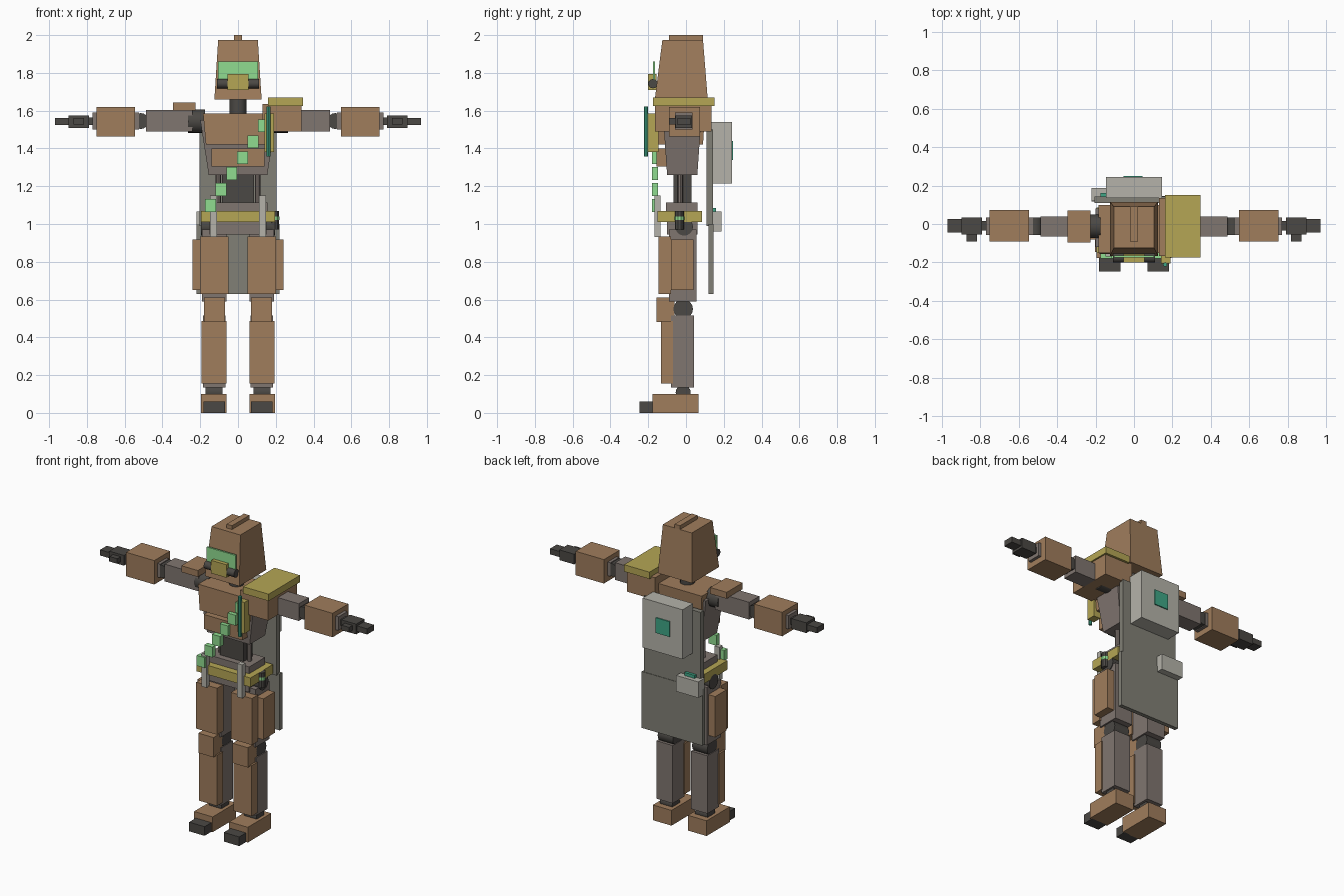
import bpy, bmesh
from mathutils import Matrix, Vector

if "Cube" in bpy.data.objects:
    bpy.data.objects.remove(bpy.data.objects["Cube"])


def mat(name, r, g, b):
    m = bpy.data.materials.new(name)
    m.diffuse_color = (r, g, b, 1)
    m.use_nodes = True
    m.node_tree.nodes["Principled BSDF"].inputs["Base Color"].default_value = m.diffuse_color
    return m


BROWN = mat("brown_armour", .35, .205, .107)
GREY = mat("suit_grey", .216, .18, .162)
DARK = mat("dark_joint", .07, .065, .058)
GOLD = mat("gold", .46, .38, .09)
GREEN = mat("glow_green", .28, .72, .28)
TEAL = mat("teal", .05, .38, .24)
LIGHT = mat("light_grey", .46, .45, .40)
CLOTH = mat("cape_cloth", .22, .215, .18)


def finish(name, bm, m):
    bmesh.ops.recalc_face_normals(bm, faces=bm.faces)
    me = bpy.data.meshes.new(name)
    bm.to_mesh(me)
    bm.free()
    me.materials.append(m)
    ob = bpy.data.objects.new(name, me)
    bpy.context.collection.objects.link(ob)
    return ob


def box(name, m, x, y, z, top=None):
    """Box from ranges; top = (x range, y range) of the upper face for a taper."""
    tx, ty = top or (x, y)
    bm = bmesh.new()
    bmesh.ops.create_cube(bm, size=1)
    for v in bm.verts:
        rx, ry = (tx, ty) if v.co.z > 0 else (x, y)
        v.co = Vector((rx[v.co.x > 0], ry[v.co.y > 0], z[v.co.z > 0]))
    return finish(name, bm, m)


def cyl(name, m, c, r, length, axis, n=16):
    bm = bmesh.new()
    rot = {'X': Matrix.Rotation(1.570796, 4, 'Y'),
           'Y': Matrix.Rotation(1.570796, 4, 'X'), 'Z': Matrix()}[axis]
    bmesh.ops.create_cone(bm, cap_ends=True, segments=n, radius1=r, radius2=r,
                          depth=length, matrix=Matrix.Translation(c) @ rot)
    ob = finish(name, bm, m)
    ob.data.shade_smooth()
    ob.data.set_sharp_from_angle(angle=0.6)
    return ob


# helmet, visor and breather
box("helmet", BROWN, (-.125, .125), (-.165, .115), (1.66, 1.975), ((-.105, .105), (-.125, .09)))
box("helmet_crest", BROWN, (-.02, .02), (-.09, .09), (1.97, 2.0))
box("visor", GREEN, (-.105, .105), (-.175, -.163), (1.765, 1.86))
cyl("visor_bar", DARK, (0, -.175, 1.743), .025, .22, 'X', 12)
box("visor_box", GOLD, (-.055, .055), (-.2, -.155), (1.71, 1.795))
cyl("neck", DARK, (0, -.015, 1.62), .045, .12, 'Z', 12)

# torso
box("torso", GREY, (-.155, .155), (-.1, .06), (1.26, 1.55), ((-.2, .2), (-.12, .08)))
box("chest_plate", BROWN, (-.17, .17), (-.155, .09), (1.42, 1.585), ((-.185, .185), (-.15, .1)))
box("lower_chest_plate", BROWN, (-.14, .14), (-.155, -.09), (1.305, 1.4))
box("waist", DARK, (-.085, .085), (-.065, .03), (1.11, 1.27))
box("pelvis_top", GREY, (-.155, .155), (-.105, .06), (1.06, 1.115))
box("belt", GOLD, (-.195, .195), (-.15, .085), (1.01, 1.07))
box("pelvis", GREY, (-.15, .15), (-.1, .06), (.945, 1.02))
for s in (-1, 1):
    cyl("waist_piston", GREY, (s * .105, -.03, 1.19), .014, .16, 'Z', 8)

# belt hardware and hip canister
for s in (-1, 1):
    x = s * .13
    box("belt_strap", LIGHT, (x - .018, x + .018), (-.168, -.135), (.93, 1.15))
cyl("hip_canister", DARK, (.195, -.035, 1.02), .024, .1, 'Z', 10)
cyl("canister_band", GREEN, (.195, -.035, 1.03), .026, .02, 'Z', 10)

# diagonal row of glowing cells
for i in range(6):
    x, z = .135 - .056 * i, 1.52 - .0845 * i
    box("bandolier_cell", GREEN, (x - .029, x + .029), (-.18, -.147), (z - .034, z + .034))

# chest device
box("chest_device", GOLD, (.14, .19), (-.205, -.145), (1.38, 1.585))
cyl("device_rod", TEAL, (.162, -.211, 1.49), .011, .265, 'Z', 8)

# arms
for s in (-1, 1):
    def arm(name, m, x, y, z):
        return box(name, m, tuple(sorted((s * x[0], s * x[1]))), y, z)
    cyl("shoulder_joint", DARK, (s * .22, -.012, 1.543), .062, .09, 'X', 16)
    arm("upper_arm", GREY, (.24, .487), (-.065, .04), (1.49, 1.603))
    cyl("elbow", DARK, (s * .515, -.012, 1.545), .042, .09, 'Y', 16)
    arm("forearm", GREY, (.525, .77), (-.058, .035), (1.5, 1.59))
    arm("forearm_guard", BROWN, (.545, .75), (-.09, .073), (1.463, 1.62))
    arm("wrist", DARK, (.765, .8), (-.035, .015), (1.525, 1.565))
    arm("palm", DARK, (.79, .897), (-.055, .033), (1.508, 1.575))
    arm("fingers", DARK, (.89, .97), (-.045, .025), (1.523, 1.56))
    arm("thumb", DARK, (.815, .87), (-.09, -.045), (1.527, 1.56))

# uneven shoulder armour
box("shoulder_block", BROWN, (.13, .335), (-.165, .135), (1.49, 1.635))
box("shoulder_cap", GOLD, (.16, .345), (-.175, .15), (1.625, 1.67))
box("small_shoulder_plate", BROWN, (-.345, -.225), (-.095, .07), (1.6, 1.642))

# legs
for s in (-1, 1):
    def leg(name, m, x, y, z):
        return box(name, m, tuple(sorted((s * x[0], s * x[1]))), y, z)
    cyl("hip_joint", DARK, (s * .155, -.01, .985), .047, .08, 'X', 16)
    leg("thigh", GREY, (.06, .19), (-.09, .055), (.59, .97))
    leg("thigh_front_plate", BROWN, (.05, .202), (-.145, -.08), (.63, .935))
    leg("thigh_side_plate", BROWN, (.185, .24), (-.08, .04), (.65, .918))
    cyl("knee", DARK, (s * .125, -.015, .55), .052, .11, 'X', 16)
    leg("knee_plate", BROWN, (.07, .18), (-.155, -.06), (.48, .61))
    leg("shin", GREY, (.067, .185), (-.08, .042), (.135, .515))
    leg("shin_plate", BROWN, (.06, .192), (-.132, -.07), (.155, .487))
    cyl("ankle", DARK, (s * .128, -.015, .108), .04, .09, 'X', 16)
    leg("foot", BROWN, (.06, .195), (-.177, .065), (0, .1))
    leg("toe", DARK, (.07, .182), (-.247, -.17), (0, .06))

# cape, backpack and pouch
box("upper_cape", CLOTH, (-.205, .205), (.108, .142), (.99, 1.5))
box("lower_cape", CLOTH, (-.22, .22), (.118, .145), (.63, 1.0))
box("backpack", LIGHT, (-.145, .145), (.135, .243), (1.215, 1.54))
box("backpack_lamp", TEAL, (-.055, .045), (.24, .25), (1.34, 1.44))
box("back_pouch", LIGHT, (-.22, -.06), (.12, .187), (.96, 1.065))
box("pouch_clip", TEAL, (-.175, -.1), (.14, .16), (1.06, 1.085))
